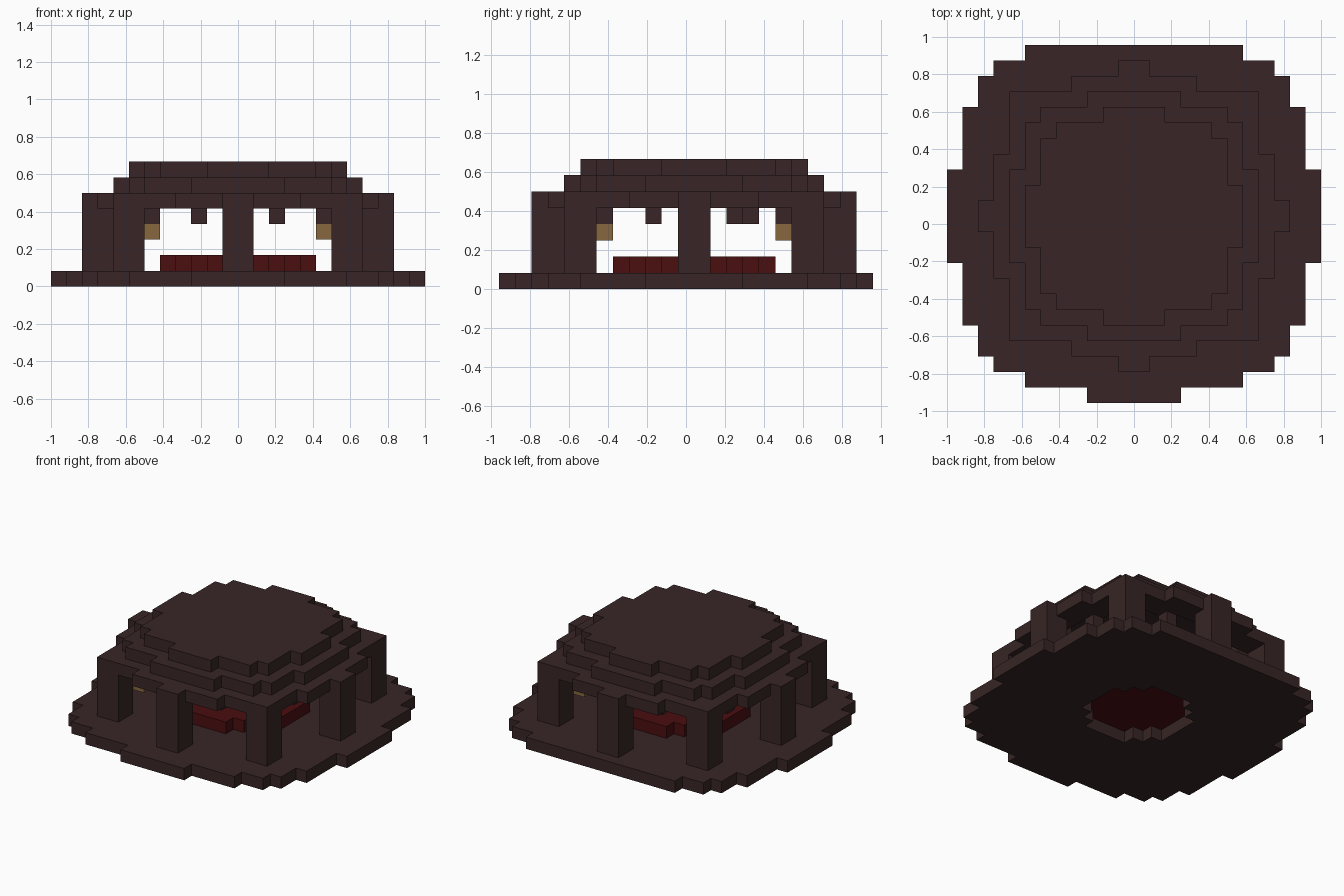
import bpy
import bmesh

U = 1 / 12          # size of one block
Y0 = U / 2          # the building's axis sits half a block behind the middle

if "Cube" in bpy.data.objects:
    bpy.data.objects.remove(bpy.data.objects["Cube"], do_unlink=True)


def material(name, colour):
    mat = bpy.data.materials.new(name)
    mat.use_nodes = True
    mat.diffuse_color = (*colour, 1)
    mat.node_tree.nodes["Principled BSDF"].inputs["Base Color"].default_value = (*colour, 1)
    return mat


brown = material("dark brown brick", (0.040, 0.0185, 0.019))
red = material("deep red", (0.070, 0.0044, 0.0048))
gold = material("lamp gold", (0.242, 0.136, 0.048))


def disc(*steps):
    """Stepped disc: the union of centred rectangles given by half sizes."""
    return {(i, j) for w, h in steps for i in range(-w, w) for j in range(-h, h)}


def block(x, y, size=1):
    return {(x + i, y + j) for i in range(size) for j in range(size)}


def layer(name, cells, bottom, top, mat):
    """Extrude a set of grid cells between two heights, keeping the outer faces."""
    bm = bmesh.new()

    def face(points):
        bm.faces.new([bm.verts.new((x * U, y * U + Y0, z * U)) for x, y, z in points])

    for i, j in cells:
        ring = [(i, j), (i + 1, j), (i + 1, j + 1), (i, j + 1)]
        face([(x, y, top) for x, y in ring])
        face([(x, y, bottom) for x, y in reversed(ring)])
        for k, (di, dj) in enumerate([(0, -1), (1, 0), (0, 1), (-1, 0)]):
            if (i + di, j + dj) not in cells:
                a, b = ring[k], ring[(k + 1) % 4]
                face([(*a, bottom), (*b, bottom), (*b, top), (*a, top)])
    bmesh.ops.remove_doubles(bm, verts=bm.verts, dist=U / 100)
    mesh = bpy.data.meshes.new(name)
    bm.to_mesh(mesh)
    bm.free()
    mesh.materials.append(mat)
    obj = bpy.data.objects.new(name, mesh)
    bpy.context.collection.objects.link(obj)


# Floor: a stepped disc with its last back row missing and a hole under the pool
floor = disc((12, 3), (11, 7), (10, 9), (9, 10), (7, 11), (3, 12))
floor = {c for c in floor if c[1] < 11} - disc((4, 2), (3, 3), (2, 4))
layer("floor", floor, 0, 1, brown)
layer("pool", disc((5, 2), (4, 3), (3, 4), (2, 5)), 1, 2, red)

# Eight square pillars
for n, (x, y) in enumerate([(0, -9), (7, -7), (9, 0), (7, 7),
                            (0, 9), (-7, 7), (-9, 0), (-7, -7)]):
    layer(f"pillar_{n + 1}", block(x - 1, y - 1, 2), 1, 5, brown)

# Stepped hollow roof
cap = disc((7, 2), (6, 5), (5, 6), (2, 7))
eaves = disc((10, 1), (9, 4), (8, 8), (4, 9), (1, 10))
middle = disc((8, 3), (7, 6), (6, 7), (3, 8))
layer("roof_eaves", eaves - cap, 5, 6, brown)
layer("roof_middle", middle - disc((6, 2), (5, 4), (4, 5), (2, 6)), 6, 7, brown)
layer("roof_cap", cap, 7, 8, brown)

# Corner lamps on short hangers
for sx, x in (("right", -6), ("left", 5)):
    for sy, y in (("front", -6), ("back", 5)):
        layer(f"lamp_hanger_{sy}_{sx}", block(x, y), 4, 5, brown)
        layer(f"lamp_{sy}_{sx}", block(x, y), 3, 4, gold)

# Small blocks hanging inside the eaves
for n, (x, y) in enumerate([(-3, -7), (2, -7), (-3, 6), (2, 6),
                            (6, -3), (6, 2), (-7, -3), (-7, 3)]):
    layer(f"hanging_block_{n + 1}", block(x, y), 4, 5, brown)
